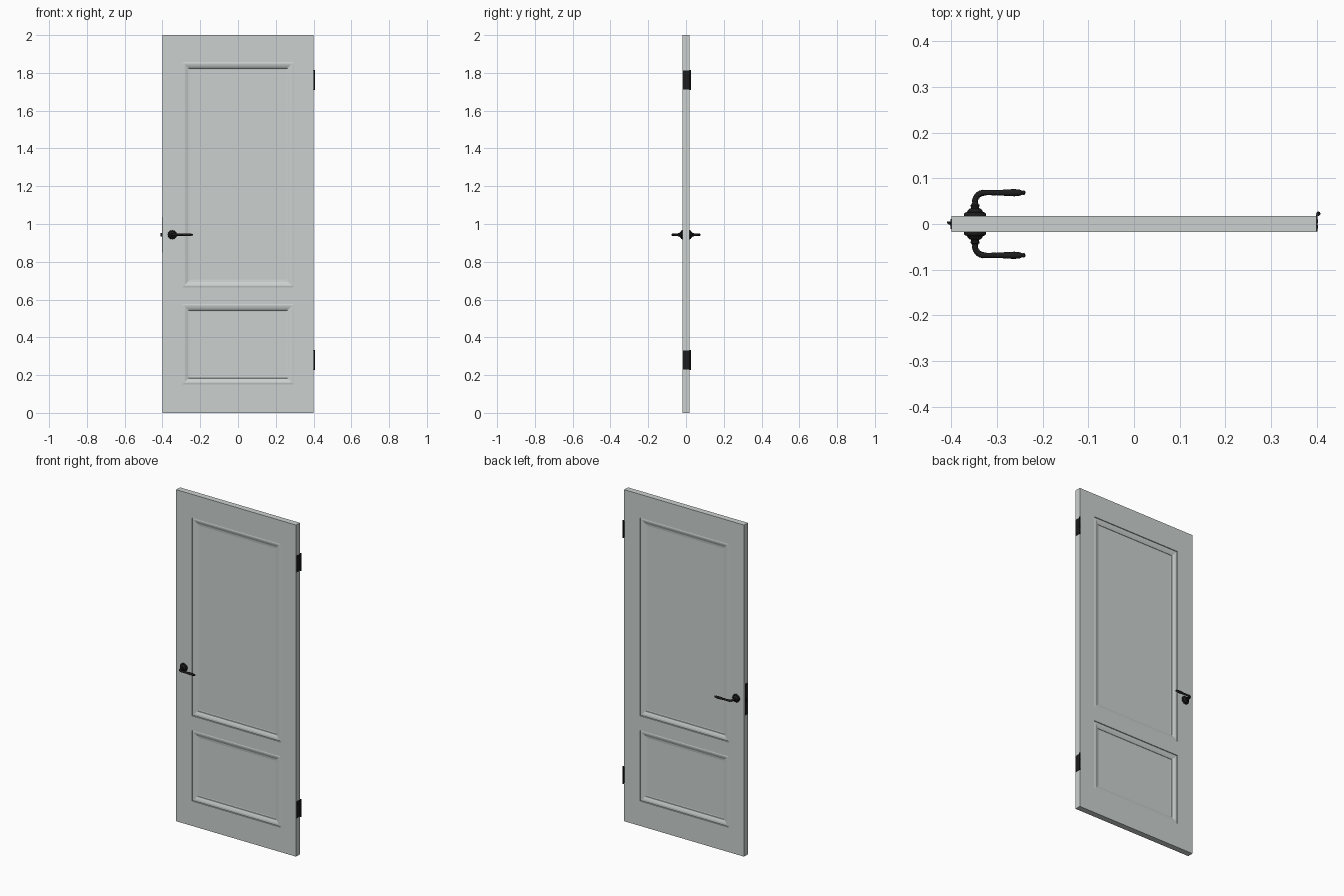
import bpy, bmesh
from math import sin, cos, pi, radians
from mathutils import Vector, Matrix

if "Cube" in bpy.data.objects:
    bpy.data.objects.remove(bpy.data.objects["Cube"])

T = 0.018                # half thickness of the slab
HX, HZ = -0.348, 0.943   # handle axis


def material(name, rgb):
    m = bpy.data.materials.new(name)
    m.diffuse_color = (*rgb, 1)
    m.use_nodes = True
    m.node_tree.nodes["Principled BSDF"].inputs["Base Color"].default_value = m.diffuse_color
    return m


PAINT = material("grey_paint", (0.60, 0.64, 0.63))
IRON = material("black_iron", (0.012, 0.012, 0.012))


def finish(name, bm, mat, smooth=None):
    bmesh.ops.recalc_face_normals(bm, faces=bm.faces[:])
    me = bpy.data.meshes.new(name)
    bm.to_mesh(me)
    bm.free()
    ob = bpy.data.objects.new(name, me)
    bpy.context.collection.objects.link(ob)
    me.materials.append(mat)
    if smooth:
        bpy.ops.object.select_all(action='DESELECT')
        ob.select_set(True)
        bpy.context.view_layer.objects.active = ob
        bpy.ops.object.shade_smooth_by_angle(angle=radians(smooth))
    return ob


def add_box(bm, x0, x1, y0, y1, z0, z1):
    m = Matrix.Translation(((x0 + x1) / 2, (y0 + y1) / 2, (z0 + z1) / 2))
    m = m @ Matrix.Diagonal((x1 - x0, y1 - y0, z1 - z0, 1))
    return bmesh.ops.create_cube(bm, size=1, matrix=m)["verts"]


def add_cyl(bm, x, y, z, r, h, axis='Z', seg=20):
    m = Matrix.Translation((x, y, z))
    if axis == 'X':
        m = m @ Matrix.Rotation(pi / 2, 4, 'Y')
    bmesh.ops.create_cone(bm, cap_ends=True, segments=seg, radius1=r, radius2=r, depth=h, matrix=m)


def sweep(name, rings, seg=28):
    """Round body from rings (x, y, heading, radius) in the plane z = HZ."""
    bm = bmesh.new()
    loops = []
    for x, y, a, r in rings:
        side = Vector((-sin(a), cos(a), 0))
        c = Vector((x, y, HZ))
        loops.append([bm.verts.new(c + side * r * cos(t) + Vector((0, 0, r * sin(t))))
                      for t in (2 * pi * i / seg for i in range(seg))])
    for a, b in zip(loops, loops[1:]):
        for i in range(seg):
            j = (i + 1) % seg
            bm.faces.new((a[i], a[j], b[j], b[i]))
    bm.faces.new(loops[0])
    bm.faces.new(loops[-1])
    ob = finish(name, bm, IRON, 40)
    mod = ob.modifiers.new("both_sides", 'MIRROR')
    mod.use_axis = (False, True, False)
    return ob


# Door slab, sliced at the panel borders, panels stepped inwards on both faces
bm = bmesh.new()
add_box(bm, -0.4, 0.4, -T, T, 0, 2)
cuts = [((x, 0, 0), (1, 0, 0)) for x in (-0.295, 0.295)]
cuts += [((0, 0, z), (0, 0, 1)) for z in (0.15, 0.577, 0.664, 1.858)]
for co, no in cuts:
    bmesh.ops.bisect_plane(bm, geom=bm.verts[:] + bm.edges[:] + bm.faces[:],
                           plane_co=co, plane_no=no)
bm.faces.ensure_lookup_table()
panels = []
for f in bm.faces:
    c = f.calc_center_median()
    if abs(f.normal.y) > 0.9 and abs(c.x) < 0.1 and (0.2 < c.z < 0.5 or 0.8 < c.z < 1.6):
        panels.append((f, 1 if c.y > 0 else -1))
# moulding profile: (inset, depth below the door face)
profile = [(0.001, 0.004), (0.007, 0.0025), (0.014, 0.003), (0.022, 0.0055),
           (0.029, 0.0085), (0.033, 0.009), (0.034, 0.011), (0.042, 0.012)]
last = 0
for inset, depth in profile:
    for f, s in panels:
        for v in f.verts:
            v.co.y = s * T
        bmesh.ops.inset_individual(bm, faces=[f], thickness=inset - last, depth=0,
                                   use_even_offset=True)
    # restore the depth of every ring made so far
    last = inset
    for f, s in panels:
        ring = set(f.verts)
        for d_prev in [p[1] for p in profile[:profile.index((inset, depth))]][-1:]:
            outer = {e.other_vert(v) for v in ring for e in v.link_edges} - ring
            for v in outer:
                v.co.y = s * (T - d_prev)
        for v in ring:
            v.co.y = s * (T - depth)
finish("door_slab", bm, PAINT)

# Rosettes with stepped collar
out = -pi / 2
rose = [(T - 0.001, 0.024), (T + 0.004, 0.024), (T + 0.007, 0.022), (T + 0.008, 0.018),
        (T + 0.012, 0.0155), (T + 0.015, 0.013), (T + 0.016, 0.0095), (T + 0.019, 0.0085),
        (T + 0.021, 0.0095), (T + 0.024, 0.0095), (T + 0.026, 0.0070)]
sweep("handle_rosette", [(HX, -d, out, r) for d, r in rose])

# Lever: neck, quarter bend, swelling grip and finial
R, DY = 0.020, 0.0685
rings = [(HX, -y, out, r) for y, r in ((0.040, 0.006), (0.044, 0.0078), (0.047, 0.006))]
for i in range(13):
    t = i / 12 * pi / 2
    bead = 0.0062 + 0.0007 * (i % 2)
    rings.append((HX + R * (1 - cos(t)), -(DY - R) - R * sin(t), out + t, bead))
grip = [(-0.322, 0.0055), (-0.312, 0.0055), (-0.307, 0.0065), (-0.302, 0.0055),
        (-0.290, 0.0062), (-0.275, 0.0074), (-0.262, 0.0078), (-0.252, 0.0072),
        (-0.247, 0.0055), (-0.245, 0.004), (-0.243, 0.0052), (-0.240, 0.0048), (-0.238, 0.002)]
rings += [(x, -DY, 0, r) for x, r in grip]
sweep("handle_lever", rings)

# Lock face plate on the latch edge
bm = bmesh.new()
add_box(bm, -0.4015, -0.398, -0.011, 0.011, 0.848, 1.038)
for z in (0.860, 1.026):
    add_cyl(bm, -0.4015, 0, z, 0.004, 0.0015, 'X', 16)
finish("lock_plate", bm, IRON)

# Bevelled latch bolt
bm = bmesh.new()
for v in add_box(bm, -0.4095, -0.398, -0.006, 0.006, 0.933, 0.953):
    if v.co.x < -0.405 and v.co.y < 0:
        v.co.y = 0.002
finish("latch_bolt", bm, IRON)

# Hinges: leaf with screws, and a segmented knuckle behind
for label, zc in (("lower", 0.28), ("upper", 1.763)):
    bm = bmesh.new()
    add_box(bm, 0.3985, 0.402, -0.016, 0.021, zc - 0.05, zc + 0.05)
    for k, dz in enumerate((-0.035, 0, 0.035)):
        add_cyl(bm, 0.402, -0.006 + 0.012 * (k % 2), zc + dz, 0.004, 0.0016, 'X', 16)
    finish(label + "_hinge_leaf", bm, IRON)
    bm = bmesh.new()
    for k in range(5):
        add_cyl(bm, 0.4035, 0.0225, zc - 0.04 + 0.02 * k, 0.0046, 0.0188)
    add_cyl(bm, 0.4035, 0.0225, zc, 0.0036, 0.106)
    finish(label + "_hinge_knuckle", bm, IRON, 40)
